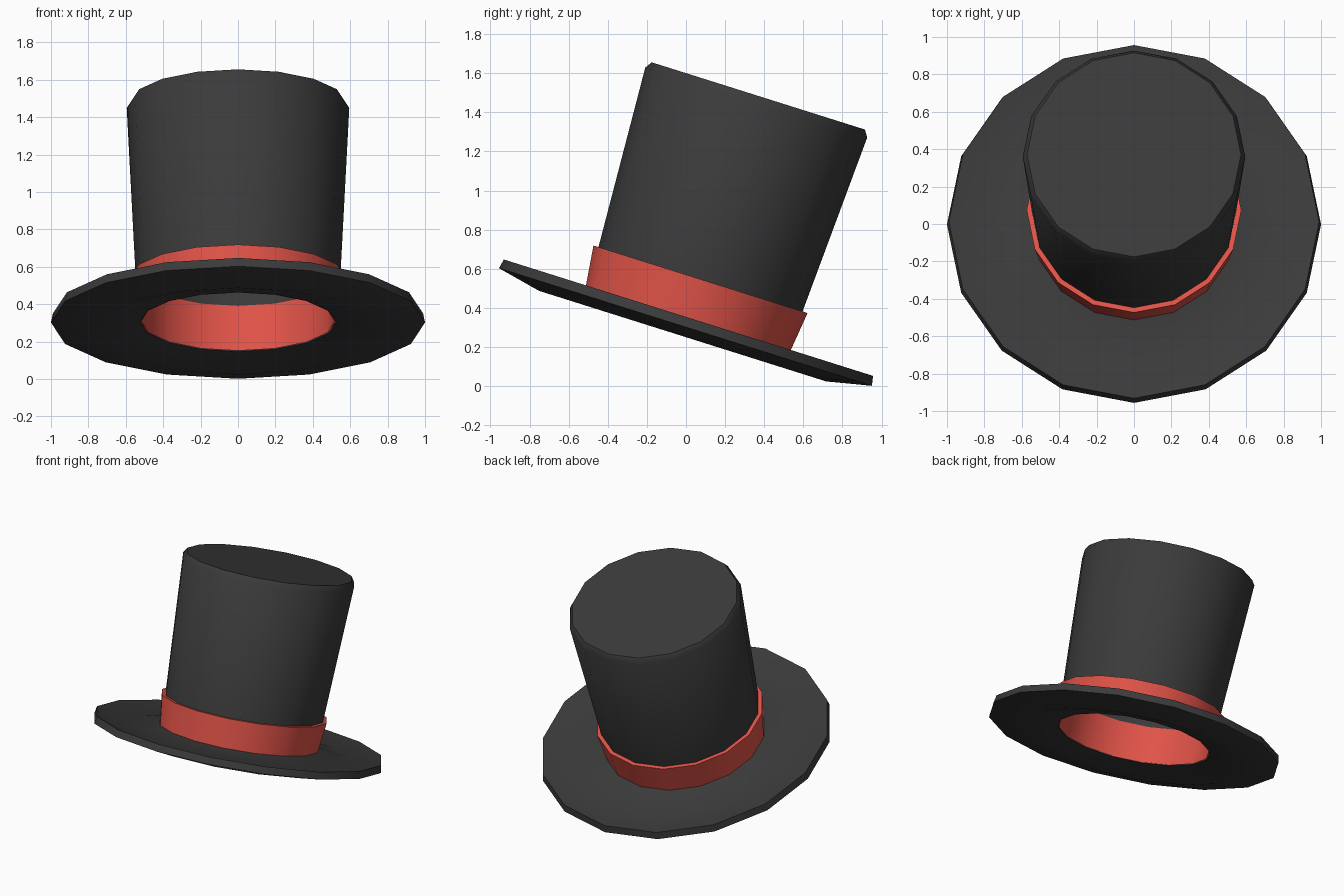
import bpy, bmesh, math

if "Cube" in bpy.data.objects:
    bpy.data.objects.remove(bpy.data.objects["Cube"])

SIDES = 16
TILT = math.radians(-17.5)
ORIGIN = (0, -0.092, 0.019)


def material(name, rgb):
    m = bpy.data.materials.new(name)
    m.diffuse_color = (*rgb, 1)
    m.use_nodes = True
    m.node_tree.nodes["Principled BSDF"].inputs["Base Color"].default_value = m.diffuse_color
    return m


felt = material("charcoal_felt", (0.043, 0.043, 0.043))
red = material("red_ribbon", (0.76, 0.088, 0.066))


def lathe(name, profile, mat, closed):
    """Revolve (radius, height) points; radius 0 ends become a single point."""
    bm = bmesh.new()
    rings = []
    for r, h in profile:
        if r == 0:
            rings.append([bm.verts.new((0, 0, h))] * SIDES)
        else:
            rings.append([bm.verts.new((r * math.cos(a), r * math.sin(a), h))
                          for a in (2 * math.pi * i / SIDES for i in range(SIDES))])
    pairs = list(zip(rings, rings[1:]))
    if closed:
        pairs.append((rings[-1], rings[0]))
    for lo, hi in pairs:
        for i in range(SIDES):
            j = (i + 1) % SIDES
            quad = list(dict.fromkeys((lo[i], lo[j], hi[j], hi[i])))
            bm.faces.new(quad)
    bmesh.ops.recalc_face_normals(bm, faces=bm.faces)
    me = bpy.data.meshes.new(name)
    bm.to_mesh(me)
    bm.free()
    me.materials.append(mat)
    ob = bpy.data.objects.new(name, me)
    bpy.context.collection.objects.link(ob)
    ob.location = ORIGIN
    ob.rotation_euler = (TILT, 0, 0)
    bpy.ops.object.select_all(action='DESELECT')
    ob.select_set(True)
    bpy.context.view_layer.objects.active = ob
    bpy.ops.object.shade_smooth_by_angle(angle=math.radians(35))
    return ob


# dished brim with an open head hole
lathe("brim", [(0.525, 0.30), (0.77, 0.248), (1.0, 0.297),
               (0.99, 0.347), (0.77, 0.30), (0.55, 0.345)], felt, True)

# ribbon band, visible outside and inside the hat
lathe("band", [(0.517, 0.302), (0.548, 0.335), (0.574, 0.553),
               (0.515, 0.553)], red, True)

# hollow crown flaring upward, with a bevelled top edge
lathe("crown", [(0, 1.50), (0.555, 1.50), (0.518, 0.55), (0.547, 0.55),
                (0.595, 1.50), (0.572, 1.536), (0, 1.536)], felt, False)
